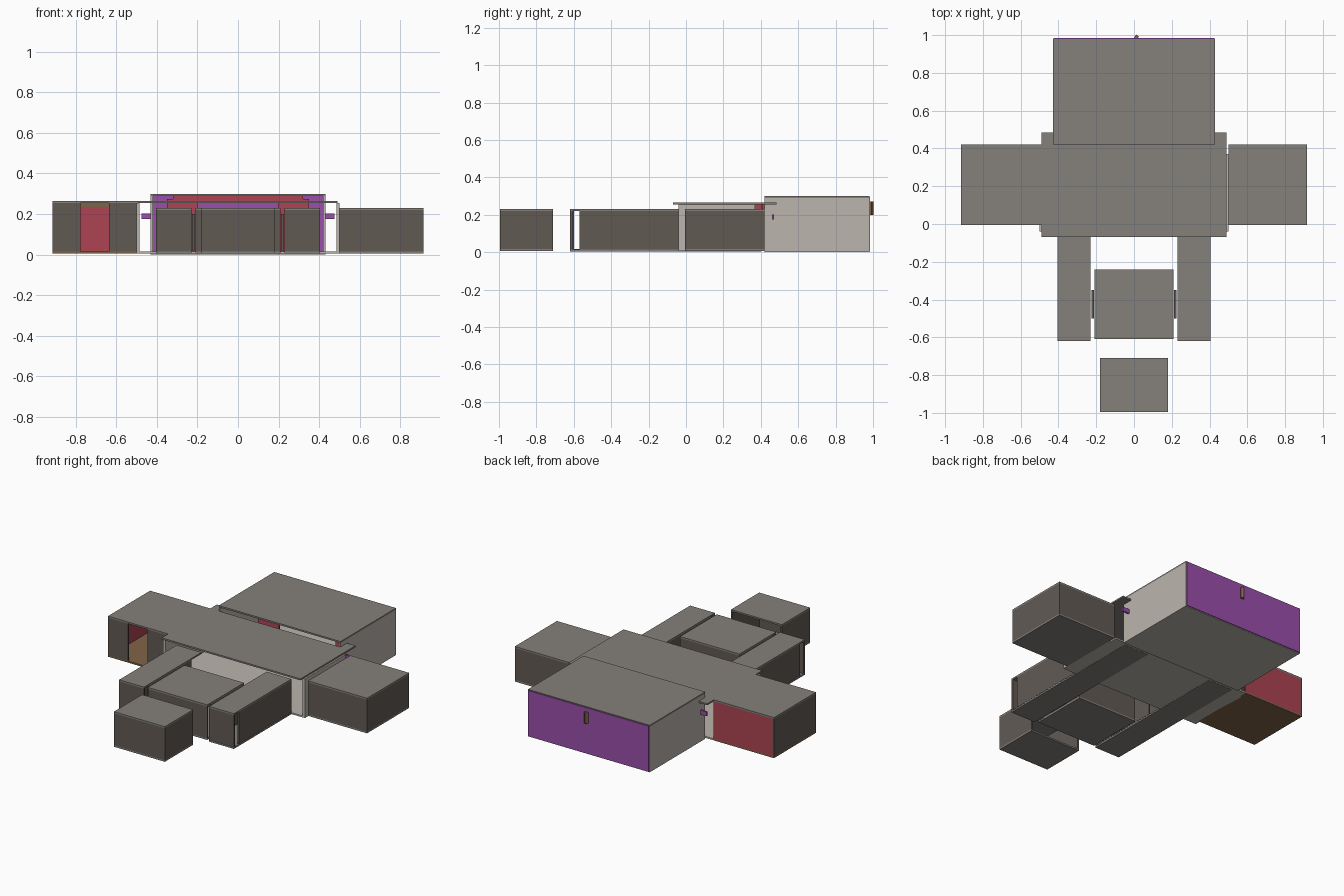
import bpy
from math import radians

cube = bpy.data.objects.get("Cube")
if cube:
    bpy.data.objects.remove(cube, do_unlink=True)


def material(name, rgb):
    linear = [((c / 255 + 0.055) / 1.055) ** 2.4 for c in rgb] + [1]
    mat = bpy.data.materials.new(name)
    mat.use_nodes = True
    mat.diffuse_color = linear
    mat.node_tree.nodes["Principled BSDF"].inputs["Base Color"].default_value = linear
    return mat


ROOF = material("roof grey", (133, 129, 123))
DARK = material("dark wall", (97, 90, 84))
LIGHT = material("pale wall", (188, 181, 174))
PURPLE = material("purple", (154, 78, 170))
RED = material("red", (172, 68, 82))
BROWN = material("brown", (128, 100, 72))

T = 0.01       # panel thickness
FLOOR = 0.006  # underside of the floors
LOW = 0.23     # top of the low rooms
HIGH = 0.265   # top of the main room


def box(name, mat, x, y, z):
    """Axis-aligned panel given by its (min, max) on each axis."""
    verts = [(a, b, c) for a in x for b in y for c in z]
    faces = [(0, 1, 3, 2), (4, 6, 7, 5), (0, 4, 5, 1),
             (2, 3, 7, 6), (0, 2, 6, 4), (1, 5, 7, 3)]
    mesh = bpy.data.meshes.new(name)
    mesh.from_pydata(verts, [], faces)
    mesh.materials.append(mat)
    obj = bpy.data.objects.new(name, mesh)
    bpy.context.collection.objects.link(obj)
    return obj


def slabs(name, x, y, top, floor_mat=ROOF, bottom=FLOOR):
    """Roof and floor of a room."""
    box(name + "_roof", ROOF, x, y, (top - T, top))
    box(name + "_floor", floor_mat, x, y, (bottom, bottom + T))


def walls(name, x, y, top, bottom=FLOOR, **mats):
    """Upright panels for the named sides: left (+x), right, front, back."""
    z = (bottom + T, top - T)
    spans = {"left": ((x[1] - T, x[1]), y), "right": ((x[0], x[0] + T), y),
             "front": (x, (y[0], y[0] + T)), "back": (x, (y[1] - T, y[1]))}
    for side, mat in mats.items():
        box(f"{name}_{side}_wall", mat, *spans[side], z)


# Rear hall, open towards the main room
hall_x, hall_y = (-0.43, 0.43), (0.42, 0.98)
slabs("hall", hall_x, hall_y, 0.30, LIGHT, 0)
walls("hall", hall_x, hall_y, 0.30, 0, left=LIGHT, right=LIGHT)
box("hall_back_wall", PURPLE, (-0.425, 0.425), (0.972, 0.985), (0.004, 0.295))

# Red stepped frame inside the hall
for s in (-1, 1):
    box("frame_side", RED, sorted((s * 0.2, s * 0.35)), (0.7, 0.71), (T, 0.275))
box("frame_top", RED, (-0.32, 0.32), (0.7, 0.71), (0.26, 0.29))

# Small back lever, set at an angle
lever = box("back_lever", BROWN, (-0.009, 0.009), (-0.012, 0.012), (0.2, 0.27))
lever.location = (0.012, 0.988, 0)
lever.rotation_euler.z = radians(-35)

# Main room with an open front
box("main_roof", ROOF, (-0.49, 0.49), (-0.07, 0.42), (HIGH - T, HIGH))
box("main_floor", LIGHT, (-0.49, 0.49), (-0.04, 0.42), (FLOOR, FLOOR + T))
for s in (-1, 1):
    box("main_side_wall", LIGHT, sorted((s * 0.485, s * 0.5)), (-0.04, 0.37),
        (FLOOR, HIGH - T))
    box("roof_tab", ROOF, sorted((s * 0.43, s * 0.49)), (0.42, 0.485), (HIGH - T, HIGH))
    box("side_handle", PURPLE, sorted((s * 0.43, s * 0.475)), (0.46, 0.47), (0.175, 0.202))
    box("floor_plate", BROWN, sorted((s * 0.08, s * 0.13)), (0.05, 0.1), (0.016, 0.022))

# Left wing
wing_x, wing_y = (0.5, 0.915), (-0.005, 0.42)
slabs("left_wing", wing_x, wing_y, LOW)
walls("left_wing", wing_x, wing_y, LOW, left=DARK, front=DARK, back=DARK)

# Right wing, taller, with a doorway in front and red walls inside
wing_x = (-0.915, -0.49)
slabs("right_wing", wing_x, wing_y, HIGH, BROWN)
walls("right_wing", wing_x, wing_y, HIGH, right=DARK, back=RED)
box("right_wing_lining", RED, (-0.905, -0.902), (0.005, 0.41), (0.016, HIGH - T))
box("right_wing_trim", BROWN, (-0.90, -0.5), (0.405, 0.41), (0.235, HIGH - T))
for x in ((-0.915, -0.775), (-0.635, -0.5)):
    box("right_wing_front_wall", DARK, x, (-0.005, 0.005), (0.016, HIGH - T))

# Two corridors running forward, each ending in a separate end plate
for s in (-1, 1):
    outer, inner = s * 0.405, s * 0.23
    x = sorted((outer, inner))
    box("corridor_roof", ROOF, x, (-0.62, -0.04), (LOW - T, LOW))
    box("corridor_floor", ROOF, x, (-0.62, 0.4), (FLOOR - 0.001, FLOOR + T - 0.001))
    z = (FLOOR + T, LOW - T)
    box("corridor_outer_wall", DARK, sorted((outer, outer - s * T)), (-0.57, -0.04), z)
    box("corridor_inner_wall", DARK, sorted((inner, inner + s * T)), (-0.57, -0.14), z)
    box("corridor_end_plate", DARK, x, (-0.62, -0.607), z)
    box("side_door", DARK, sorted((s * 0.212, s * 0.226)), (-0.5, -0.35), (0.02, 0.2))

# Middle room between the corridors
mid_x, mid_y = (-0.21, 0.21), (-0.61, -0.24)
slabs("middle_room", mid_x, mid_y, LOW)
walls("middle_room", mid_x, mid_y, LOW, front=DARK, back=DARK)
walls("middle_room", mid_x, (-0.57, -0.24), LOW, left=DARK, right=DARK)

# Detached front room, open at the back
front_x, front_y = (-0.18, 0.18), (-0.995, -0.71)
slabs("front_room", front_x, front_y, LOW)
walls("front_room", front_x, front_y, LOW, left=DARK, right=DARK, front=DARK)
